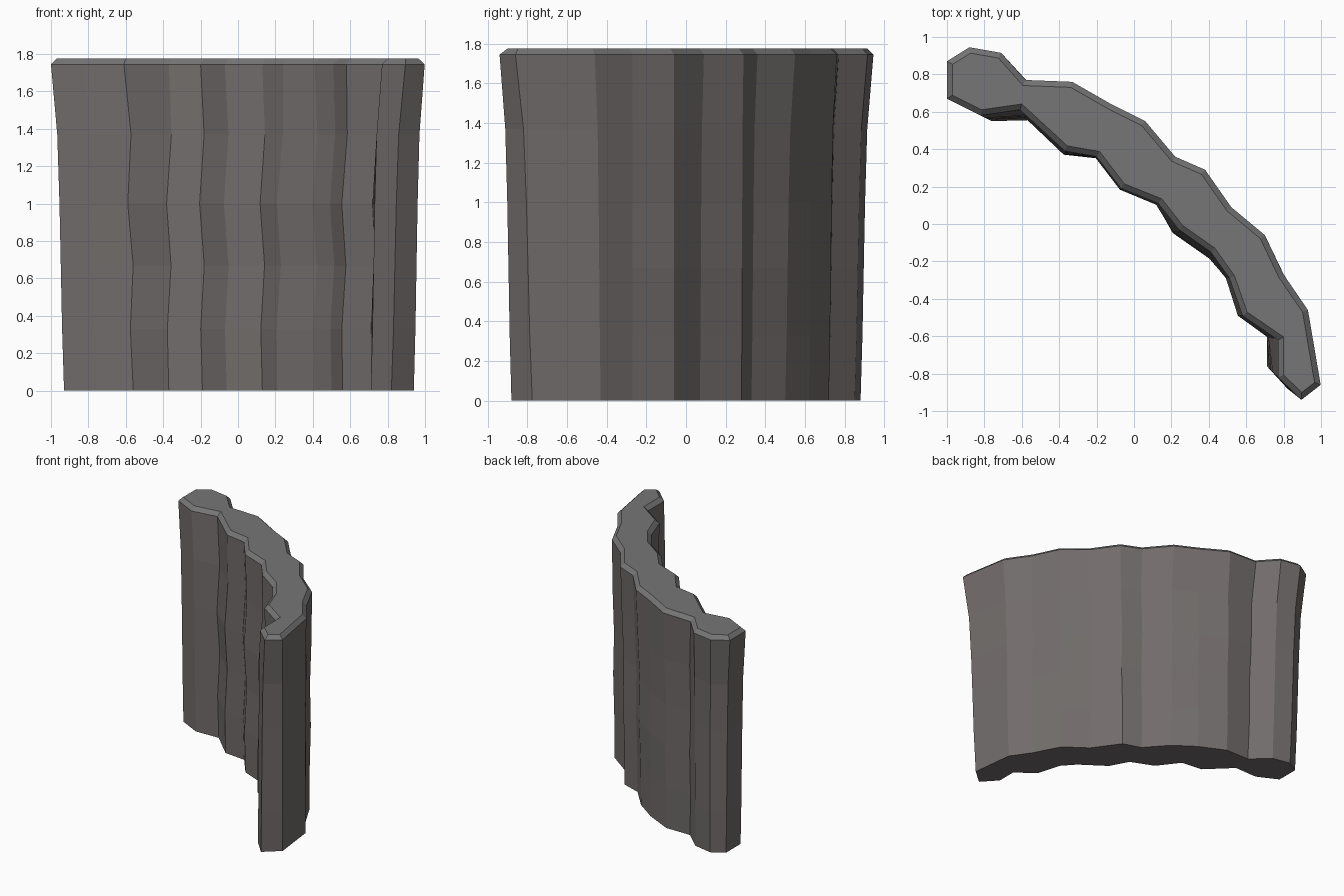
import bpy, bmesh
from mathutils import Vector

if "Cube" in bpy.data.objects:
    bpy.data.objects.remove(bpy.data.objects["Cube"])

# Outlines of the curved wall: front face, right end, back face, left end
TOP = [(-1, .67), (-.82, .58), (-.61, .61), (-.37, .39), (-.20, .36), (-.07, .19), (.13, .11),
       (.24, -.03), (.41, -.15), (.51, -.29), (.58, -.49), (.77, -.62), (.77, -.82), (.895, -.94),
       (.998, -.86), (.93, -.46), (.80, -.27), (.70, -.06), (.52, .09), (.38, .29), (.22, .36),
       (.06, .55), (-.12, .64), (-.33, .76), (-.58, .77), (-.71, .915), (-.88, .945), (-1, .87)]
BASE = [(-.93, .635), (-.76, .55), (-.56, .555), (-.37, .37), (-.19, .35), (-.06, .18), (.13, .10),
        (.21, -.05), (.41, -.19), (.50, -.29), (.56, -.49), (.71, -.60), (.71, -.76), (.82, -.88),
        (.94, -.775), (.90, -.43), (.79, -.27), (.68, -.06), (.50, .07), (.35, .28), (.20, .33),
        (.05, .50), (-.12, .62), (-.33, .72), (-.54, .72), (-.68, .85), (-.83, .88), (-.93, .82)]
N = len(TOP)
# height, blend from base to top, sideways wobble of the ribs
LEVELS = [(0, 0, 0), (.33, .15, -.008), (.67, .25, .012), (1.0, .35, -.012),
          (1.37, .52, .014), (1.745, 1, 0)]


def material(name, col):
    m = bpy.data.materials.new(name)
    m.diffuse_color = (*col, 1)
    m.use_nodes = True
    m.node_tree.nodes["Principled BSDF"].inputs["Base Color"].default_value = m.diffuse_color
    return m


def inset(pts, d):
    out = []
    for i in range(N):
        a, p, b = (Vector(pts[(i + k) % N]) for k in (-1, 0, 1))
        u, v = (p - a).normalized(), (b - p).normalized()
        n1, n2 = Vector((-u.y, u.x)), Vector((-v.y, v.x))
        out.append(p + (n1 + n2) * d / (1 + n1.dot(n2)))
    return out


bm = bmesh.new()
rings = []
for z, t, w in LEVELS:
    ring = []
    for i in range(N):
        p = Vector(BASE[i]).lerp(Vector(TOP[i]), t)
        k = 1 if 2 <= i <= 11 else (.4 if 16 <= i <= 24 else 0)
        ring.append(bm.verts.new((p.x + w * k, p.y, z)))
    rings.append(ring)
# Chamfered top edge
rings.append([bm.verts.new((p.x, p.y, 1.775)) for p in inset(TOP, .03)])

for level, (lo, hi) in enumerate(zip(rings, rings[1:])):
    for i in range(N):
        j = (i + 1) % N
        f = bm.faces.new((lo[i], lo[j], hi[j], hi[i]))
        f.material_index = 1 if level == len(rings) - 2 else 0
bm.faces.new(rings[-1]).material_index = 1
bm.faces.new(rings[0][::-1])
bmesh.ops.recalc_face_normals(bm, faces=bm.faces)

mesh = bpy.data.meshes.new("stone_wall")
bm.to_mesh(mesh)
bm.free()
mesh.materials.append(material("wall_side", (.165, .150, .146)))
mesh.materials.append(material("wall_top", (.18, .18, .18)))
wall = bpy.data.objects.new("stone_wall", mesh)
bpy.context.collection.objects.link(wall)
